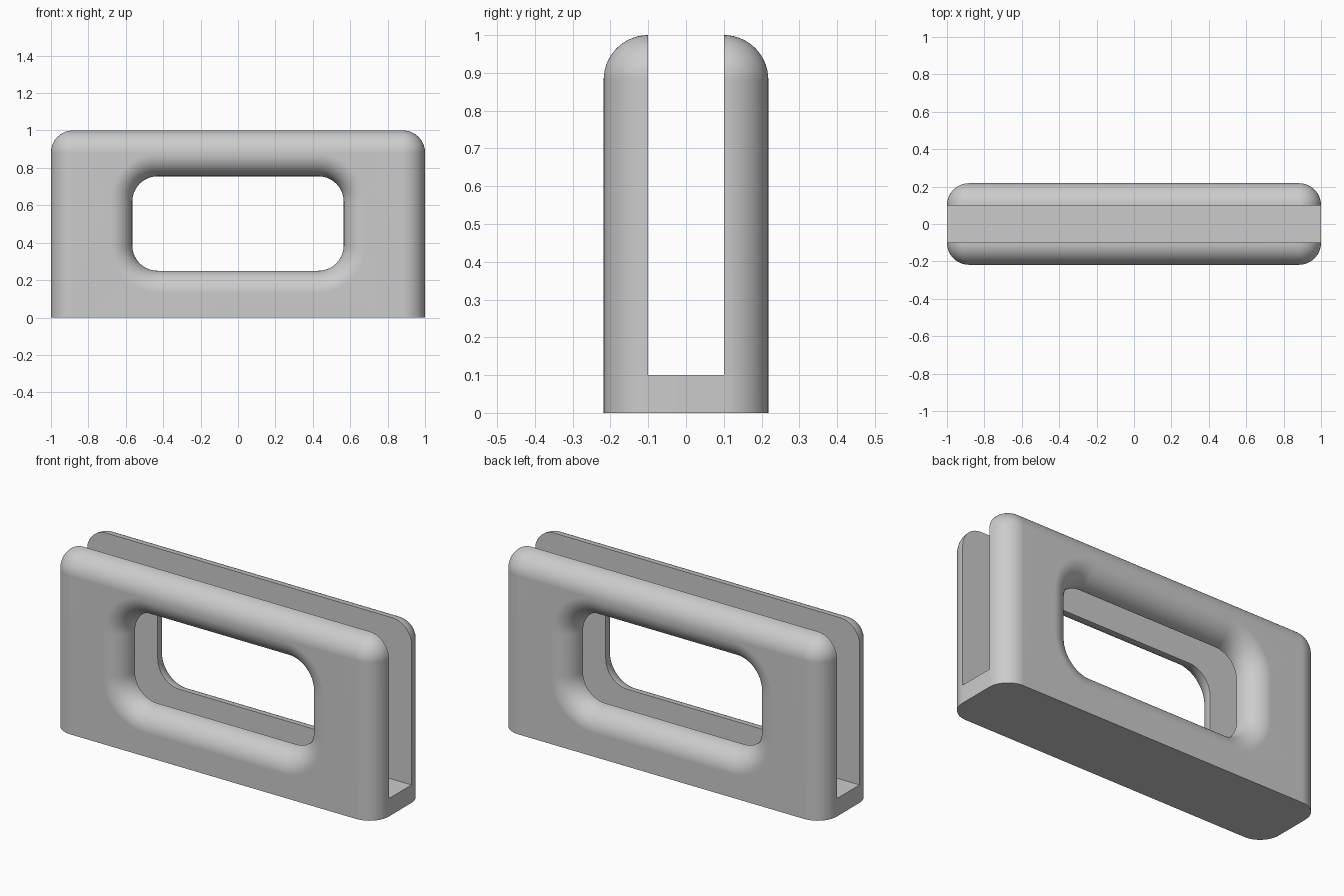
import bpy, bmesh
from math import sin, cos, pi

if "Cube" in bpy.data.objects:
    bpy.data.objects.remove(bpy.data.objects["Cube"])

HALF_GAP, ROUND, STEPS = 0.1, 0.118, 14


def material(name, rgb):
    mat = bpy.data.materials.new(name)
    mat.use_nodes = True
    mat.diffuse_color = (*rgb, 1)
    mat.node_tree.nodes["Principled BSDF"].inputs["Base Color"].default_value = (*rgb, 1)
    return mat


def outline(half_x, bottom, top, r_bottom, r_top):
    """Rounded rectangle in x, z with the same point count for any radius."""
    pts = []
    corners = ((1, 1), (-1, 1), (-1, -1), (1, -1))
    for i, (sx, sz) in enumerate(corners):
        r = r_top if sz > 0 else r_bottom
        cx = sx * (half_x - r)
        cz = top - r if sz > 0 else bottom + r
        for k in range(STEPS + 1):
            a = (i + k / STEPS) * pi / 2
            pts.append((cx + r * cos(a), cz + r * sin(a)))
    return pts


def ring(bm, pts, y):
    return [bm.verts.new((x, y, z)) for x, z in pts]


def bridge(bm, a, b):
    n = len(a)
    for i in range(n):
        j = (i + 1) % n
        bm.faces.new((a[i], a[j], b[j], b[i]))


# Solid body: rounded outer skin and flared window, swept from front to back
angles = [k / STEPS * pi / 2 for k in range(STEPS + 1)]
stations = [(-1, a) for a in reversed(angles)] + [(1, a) for a in angles]
bm = bmesh.new()
outer, window = [], []
for side, a in stations:
    y = side * (HALF_GAP + ROUND * sin(a))
    d = ROUND * (1 - cos(a))
    outer.append(ring(bm, outline(1 - d, 0, 1 - d, 0, ROUND - d), y))
    window.append(ring(bm, outline(0.565 + d, 0.25 - d, 0.755 + d, 0.135 + d, 0.135 + d), y))
for skin in (outer, window):
    for a, b in zip(skin, skin[1:]):
        bridge(bm, a, b)
bridge(bm, outer[0], window[0])
bridge(bm, outer[-1], window[-1])
bmesh.ops.remove_doubles(bm, verts=bm.verts, dist=1e-5)
bmesh.ops.recalc_face_normals(bm, faces=bm.faces)
mesh = bpy.data.meshes.new("slotted_holder")
bm.to_mesh(mesh)
bm.free()
mesh.materials.append(material("light grey", (0.6, 0.6, 0.6)))
body = bpy.data.objects.new("slotted_holder", mesh)
bpy.context.collection.objects.link(body)

# Slot between the two plates, open at the top and both ends
bpy.ops.mesh.primitive_cube_add(size=1, location=(0, 0, 0.7))
cutter = bpy.context.object
cutter.name = "slot_cutter"
cutter.scale = (2.4, 2 * HALF_GAP, 1.2)
cutter.hide_render = True

bpy.ops.object.select_all(action="DESELECT")
body.select_set(True)
bpy.context.view_layer.objects.active = body
cut = body.modifiers.new("slot", "BOOLEAN")
cut.operation = "DIFFERENCE"
cut.solver = "EXACT"
cut.object = cutter
bpy.ops.object.modifier_apply(modifier=cut.name)
bpy.data.objects.remove(cutter)

# Smooth rounds, crisp slot and base edges
bpy.ops.object.shade_smooth_by_angle(angle=pi / 6)
weighted = body.modifiers.new("flat_faces", "WEIGHTED_NORMAL")
weighted.keep_sharp = True
